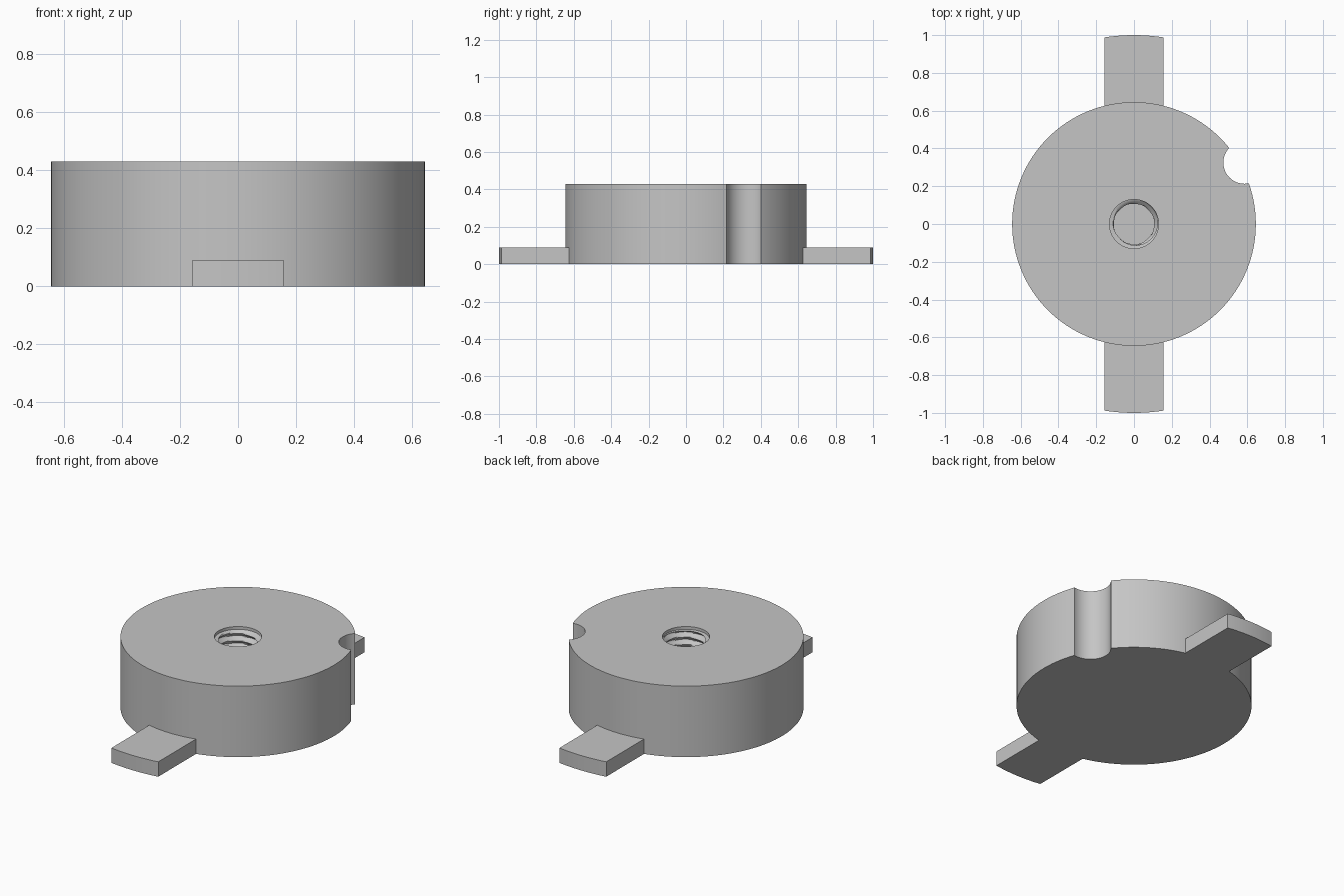
import bpy
import bmesh
from math import sin, cos, asin, pi, atan2

# Remove the default cube
cube = bpy.data.objects.get("Cube")
if cube:
    bpy.data.objects.remove(cube, do_unlink=True)

HEIGHT = 0.43
DISC_R = 0.645
TAB_HALF, TAB_HEIGHT, TAB_R = 0.157, 0.09, 1.0
NOTCH = (0.585, 0.325)
NOTCH_R = 0.112
MINOR_R, MAJOR_R = 0.106, 0.13
PITCH, HOLE_FLOOR, LEAD_IN = 0.045, 0.09, 0.41

grey = bpy.data.materials.new("plain grey")
grey.use_nodes = True
colour = (0.56, 0.56, 0.56, 1)
grey.diffuse_color = colour
grey.node_tree.nodes["Principled BSDF"].inputs["Base Color"].default_value = colour


def loft(name, rings):
    """Closed solid through a stack of equal-length point rings."""
    bm = bmesh.new()
    rows = [[bm.verts.new(p) for p in ring] for ring in rings]
    n = len(rows[0])
    for low, high in zip(rows, rows[1:]):
        for i in range(n):
            j = (i + 1) % n
            bm.faces.new((low[i], low[j], high[j], high[i]))
    bm.faces.new(rows[0][::-1])
    bm.faces.new(rows[-1])
    bmesh.ops.recalc_face_normals(bm, faces=bm.faces)
    mesh = bpy.data.meshes.new(name)
    bm.to_mesh(mesh)
    bm.free()
    mesh.materials.append(grey)
    obj = bpy.data.objects.new(name, mesh)
    bpy.context.collection.objects.link(obj)
    return obj


def circle(r, z, segments, centre=(0, 0)):
    angles = [2 * pi * i / segments for i in range(segments)]
    return [(centre[0] + r * cos(a), centre[1] + r * sin(a), z) for a in angles]


def select_only(obj):
    bpy.ops.object.select_all(action='DESELECT')
    obj.select_set(True)
    bpy.context.view_layer.objects.active = obj


def cut(target, cutter):
    select_only(target)
    mod = target.modifiers.new("cut", 'BOOLEAN')
    mod.operation = 'DIFFERENCE'
    mod.solver = 'EXACT'
    mod.object = cutter
    bpy.ops.object.modifier_apply(modifier=mod.name)
    bpy.data.objects.remove(cutter, do_unlink=True)


# Round body
body = loft("round_body", [circle(DISC_R, z, 128) for z in (0, HEIGHT)])

# Rounded notch through the full height of the rim
notch = loft("notch_cutter", [circle(NOTCH_R, z, 48, NOTCH) for z in (-0.1, HEIGHT + 0.1)])
cut(body, notch)


# Blind threaded hole: a helical ridge below a plain lead-in
def thread_ring(z, segments=48):
    ring = []
    for i in range(segments):
        a = 2 * pi * i / segments
        phase = (z / PITCH - a / (2 * pi)) % 1
        r = MINOR_R + (MAJOR_R - MINOR_R) * abs(2 * phase - 1)
        ring.append((r * cos(a), r * sin(a), z))
    return ring


steps = round((LEAD_IN - HOLE_FLOOR) / PITCH * 8)
rings = [thread_ring(HOLE_FLOOR + (LEAD_IN - HOLE_FLOOR) * k / steps) for k in range(steps + 1)]
rings += [circle(MAJOR_R, z, 48) for z in (LEAD_IN + 0.003, HEIGHT + 0.1)]
cut(body, loft("thread_cutter", rings))


# Flat tabs at the foot, each with a curved outer end
def arc(r, side, steps):
    half = asin(TAB_HALF / r)
    angles = [half * (2 * k / steps - 1) for k in range(steps + 1)]
    return [(r * sin(a), side * r * cos(a)) for a in angles]


parts = [body]
for name, side in (("front_tab", -1), ("rear_tab", 1)):
    outline = arc(DISC_R - 0.002, side, 12) + arc(TAB_R, side, 12)[::-1]
    parts.append(loft(name, [[(x, y, z) for x, y in outline] for z in (0, TAB_HEIGHT)]))

# Smooth round walls, crisp edges
for part in parts:
    select_only(part)
    bpy.ops.object.shade_smooth_by_angle(angle=pi / 6)
